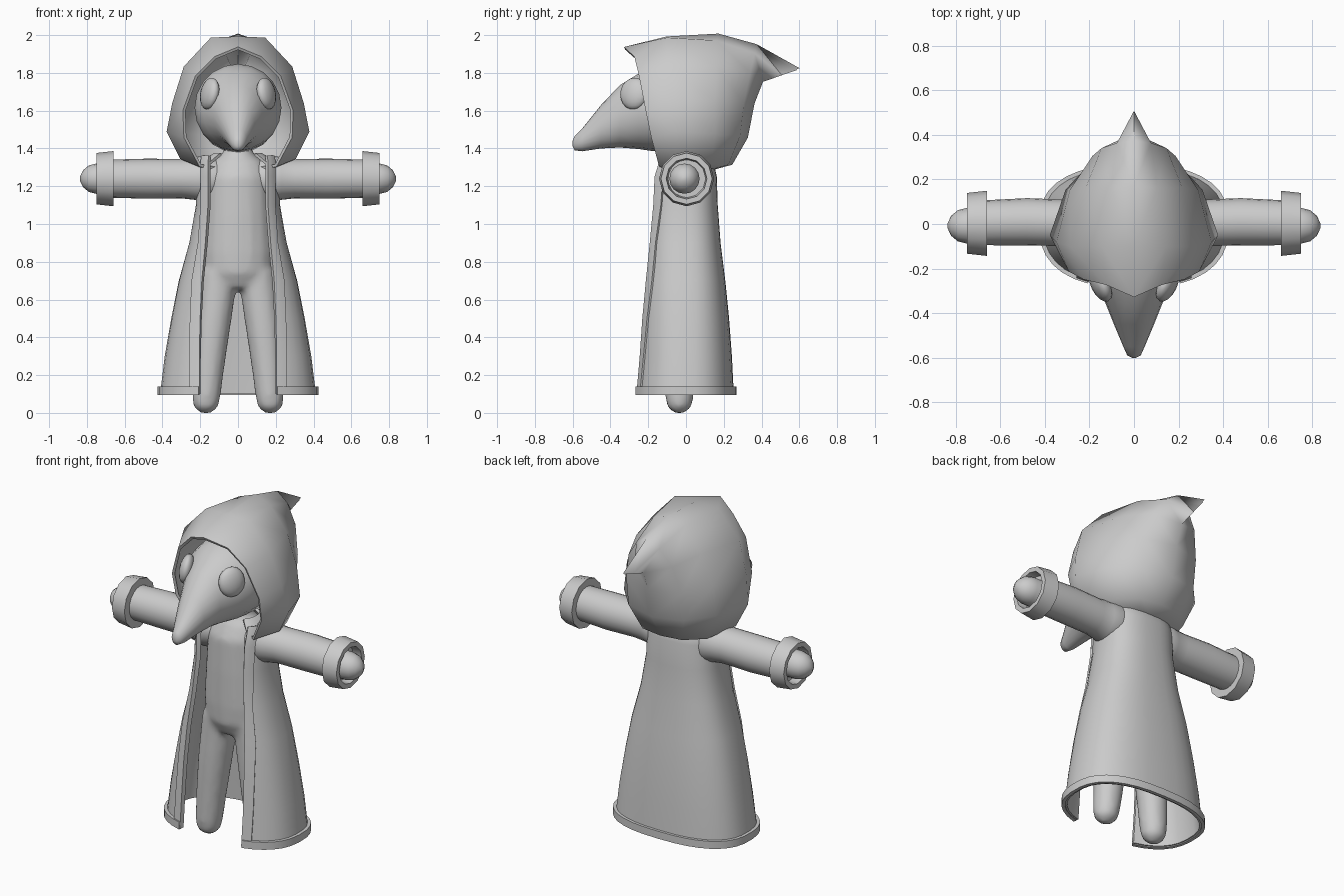
import bpy, bmesh, math
from mathutils import Matrix, Vector

if "Cube" in bpy.data.objects:
    bpy.data.objects.remove(bpy.data.objects["Cube"])

grey = bpy.data.materials.new("plain_grey")
grey.diffuse_color = (0.6, 0.6, 0.6, 1)
grey.use_nodes = True
grey.node_tree.nodes["Principled BSDF"].inputs["Base Color"].default_value = grey.diffuse_color


def finish(ob, mods=(), angle=50):
    """Give the material, apply modifiers, then smooth by angle."""
    ob.data.materials.clear()
    ob.data.materials.append(grey)
    bpy.ops.object.select_all(action='DESELECT')
    bpy.context.view_layer.objects.active = ob
    ob.select_set(True)
    for kind, settings in mods:
        m = ob.modifiers.new(kind.lower(), kind)
        for key, value in settings.items():
            setattr(m, key, value)
        bpy.ops.object.modifier_apply(modifier=m.name)
    bpy.ops.object.shade_smooth_by_angle(angle=math.radians(angle))
    return ob


def loft(bm, rings, closed=True, caps=True):
    """Bridge a list of equal-length point rings."""
    vs = [[bm.verts.new(p) for p in r] for r in rings]
    n = len(vs[0])
    for a, b in zip(vs, vs[1:]):
        for i in range(n if closed else n - 1):
            j = (i + 1) % n
            bm.faces.new((a[i], a[j], b[j], b[i]))
    if closed and caps:
        bm.faces.new(vs[0])
        bm.faces.new(vs[-1])


def make(name, bm, mods=(), angle=50):
    bmesh.ops.remove_doubles(bm, verts=bm.verts, dist=0.0005)
    bmesh.ops.recalc_face_normals(bm, faces=bm.faces)
    me = bpy.data.meshes.new(name)
    bm.to_mesh(me)
    bm.free()
    ob = bpy.data.objects.new(name, me)
    bpy.context.collection.objects.link(ob)
    return finish(ob, mods, angle)


def ring(axis, c, ra, rb, n=16):
    """Ellipse around centre c, perpendicular to axis."""
    out = []
    for i in range(n):
        t = 2 * math.pi * i / n
        u, v = ra * math.cos(t), rb * math.sin(t)
        d = {'X': (0, u, v), 'Y': (u, 0, v), 'Z': (u, v, 0)}[axis]
        out.append(Vector(c) + Vector(d))
    return out


# Body: torso and two legs fused into one soft form
bm = bmesh.new()
loft(bm, [ring('Z', (0, y, z), a, b) for z, y, a, b in [
    (0.66, -0.02, 0.13, 0.09), (0.74, -0.02, 0.18, 0.13), (0.85, -0.015, 0.19, 0.14),
    (1.05, -0.01, 0.18, 0.145), (1.25, -0.01, 0.17, 0.14), (1.33, 0, 0.14, 0.11),
    (1.37, 0, 0.08, 0.08), (1.45, 0, 0.07, 0.07)]])
for s in (-1, 1):
    loft(bm, [ring('Z', (s * x, y, z), r, r) for z, x, y, r in [
        (0.0, 0.17, -0.035, 0.03), (0.03, 0.17, -0.035, 0.065), (0.08, 0.168, -0.035, 0.075),
        (0.25, 0.155, -0.03, 0.085), (0.45, 0.135, -0.025, 0.095),
        (0.62, 0.115, -0.02, 0.1), (0.75, 0.1, -0.02, 0.1)]])
make("body", bm, [('REMESH', dict(mode='VOXEL', voxel_size=0.018)),
                  ('SMOOTH', dict(factor=0.5, iterations=6))], 80)

# Coat sections: height, half width, front depth, back depth, half front gap
COAT = [(0.1, 0.405, 0.265, 0.245, 0.2), (0.3, 0.38, 0.25, 0.235, 0.2),
        (0.5, 0.345, 0.24, 0.22, 0.195), (0.7, 0.305, 0.225, 0.2, 0.185),
        (0.9, 0.25, 0.21, 0.175, 0.165), (1.1, 0.215, 0.195, 0.16, 0.15),
        (1.25, 0.21, 0.19, 0.155, 0.15), (1.32, 0.2, 0.17, 0.14, 0.15)]


def coat_point(sec, t, out=0.0):
    z, a, f, b, _ = sec
    sx, cy = math.sin(t), math.cos(t)
    x = math.copysign(abs(sx) ** 0.8, sx) * (a + out)
    y = -math.copysign(abs(cy) ** 0.8, cy) * ((f if cy > 0 else b) + out)
    return (x, y, z)


def gap_angle(sec, extra=0.0):
    return math.asin(min(1, ((sec[4] + extra) / sec[1])) ** 1.25)


def coat_arc(sec, out=0.0, n=30):
    t0 = gap_angle(sec)
    return [coat_point(sec, t0 + (2 * math.pi - 2 * t0) * i / n, out) for i in range(n + 1)]


bm = bmesh.new()
loft(bm, [coat_arc(s) for s in COAT], closed=False)
# shoulder yoke closing in towards the neck
loft(bm, [coat_arc(COAT[-1]), [(p[0] * 0.6, p[1] * 0.6, 1.37) for p in coat_arc(COAT[-1])]], closed=False)
make("coat", bm, [('SOLIDIFY', dict(thickness=0.016, offset=0))], 50)

# Hem band around the bottom edge
bm = bmesh.new()
low = COAT[0]
loft(bm, [coat_arc((z,) + low[1:], 0.012) for z in (0.095, 0.14)], closed=False)
make("hem_band", bm, [('SOLIDIFY', dict(thickness=0.02, offset=0))], 40)

# Front edge bands, left and right
for s, side in ((-1, "left"), (1, "right")):
    bm = bmesh.new()
    rows = []
    for sec in COAT:
        width = 0.05 if sec[0] < 0.8 else 0.035
        t0, t1 = gap_angle(sec, -0.002), gap_angle(sec, width)
        pts = [coat_point(sec, t0 + (t1 - t0) * i / 3, 0.008) for i in range(4)]
        rows.append([(s * x, y, z) for x, y, z in pts])
    rows.append([(x * 0.97, y * 0.85, 1.36) for x, y, z in rows[-1]])
    loft(bm, rows, closed=False)
    make("front_band_" + side, bm, [('SOLIDIFY', dict(thickness=0.018, offset=0))], 40)

# Sleeves, cuffs and hands
for s, side in ((-1, "left"), (1, "right")):
    bm = bmesh.new()
    loft(bm, [ring('X', (s * x, y, 1.24), r, r, 20) for x, y, r in [
        (0.1, 0, 0.1), (0.18, 0, 0.125), (0.23, 0, 0.112), (0.3, 0.005, 0.104),
        (0.48, 0.01, 0.106), (0.7, 0.005, 0.1)]])
    make("sleeve_" + side, bm)
    bm = bmesh.new()
    loft(bm, [ring('X', (s * x, 0.003, 1.24), r, r, 12) for x, r in [
        (0.66, 0.09), (0.66, 0.146), (0.75, 0.136), (0.75, 0.108), (0.69, 0.1)]])
    make("cuff_" + side, bm, angle=40)
    bm = bmesh.new()
    loft(bm, [ring('X', (s * x, -0.008, 1.24), r, r) for x, r in [
        (0.66, 0.08), (0.75, 0.08), (0.79, 0.07), (0.82, 0.045), (0.836, 0.012)]])
    make("hand_" + side, bm, angle=70)

# Head drawn out into a long beak
bm = bmesh.new()
loft(bm, [ring('Y', (0, y, z), a, b, 20) for y, z, a, b in [
    (0.16, 1.61, 0.05, 0.05), (0.12, 1.61, 0.15, 0.15), (0.0, 1.61, 0.225, 0.235),
    (-0.12, 1.615, 0.23, 0.232), (-0.19, 1.61, 0.215, 0.222), (-0.25, 1.597, 0.185, 0.2),
    (-0.35, 1.57, 0.13, 0.165), (-0.45, 1.515, 0.09, 0.115),
    (-0.55, 1.445, 0.048, 0.06), (-0.59, 1.428, 0.03, 0.038), (-0.6, 1.425, 0.01, 0.015)]])
make("head_and_beak", bm, angle=70)

# Eyes: tilted oval lenses on the sides of the face
for s, side in ((-1, "left"), (1, "right")):
    bm = bmesh.new()
    bmesh.ops.create_uvsphere(bm, u_segments=16, v_segments=10, radius=1)
    m = (Matrix.Translation((s * 0.15, -0.275, 1.69)) @ Matrix.Rotation(s * -0.2, 4, 'Y')
         @ Matrix.Rotation(s * -0.45, 4, 'Z') @ Matrix.Diagonal((0.04, 0.08, 0.085, 1)))
    bmesh.ops.transform(bm, matrix=m, verts=bm.verts)
    make("eye_" + side, bm, angle=80)

# Hood: half arches from the front rim to the back seam, top to bottom, mirrored
HOOD = [
    [(0, -.325, 1.93), (.12, -.27, 1.88), (.22, -.245, 1.78), (.285, -.21, 1.6), (.28, -.18, 1.46), (.2, -.14, 1.31)],
    [(0, -.1, 1.985), (.14, -.1, 1.98), (.28, -.1, 1.83), (.34, -.08, 1.64), (.37, -.05, 1.49), (.3, -.04, 1.35)],
    [(0, .17, 2.0), (.1, .16, 1.965), (.21, .16, 1.83), (.28, .15, 1.65), (.3, .15, 1.48), (.23, .13, 1.32)],
    [(0, .37, 1.945), (.07, .36, 1.9), (.14, .335, 1.8), (.18, .3, 1.64), (.18, .28, 1.47), (.13, .22, 1.32)],
    [(0, .595, 1.82), (0, .5, 1.785), (0, .4, 1.755), (0, .355, 1.64), (0, .32, 1.46), (0, .24, 1.32)]]
bm = bmesh.new()
for s in (-1, 1):
    loft(bm, [[(s * x, y, z) for x, y, z in col]
              + [(s * col[-1][0] * 0.6, col[-1][1] * 0.6, 1.295)] for col in HOOD], closed=False)
make("hood", bm, [('SOLIDIFY', dict(thickness=0.016, offset=0))], 55)
